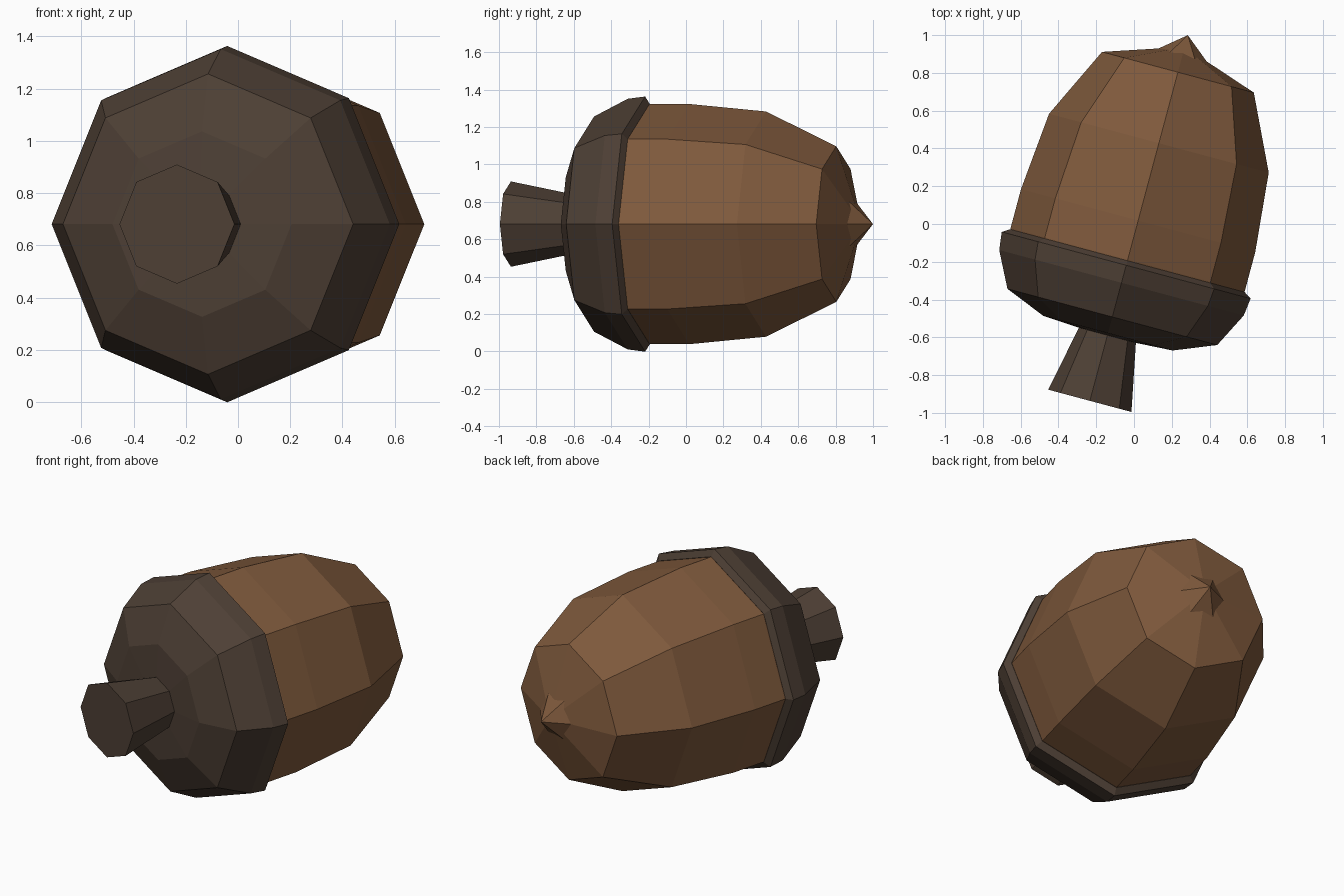
import bpy, bmesh
from math import cos, sin, pi, radians
from mathutils import Matrix

if "Cube" in bpy.data.objects:
    bpy.data.objects.remove(bpy.data.objects["Cube"])

# Acorn axis: lies level, pointing to the back, turned 15 degrees
PLACE = (Matrix.Translation((0.016, -0.004, 0.681))
         @ Matrix.Rotation(radians(-15), 4, 'Z')
         @ Matrix.Rotation(radians(-90), 4, 'X'))


def material(name, color):
    m = bpy.data.materials.new(name)
    m.diffuse_color = (*color, 1)
    m.use_nodes = True
    m.node_tree.nodes["Principled BSDF"].inputs["Base Color"].default_value = m.diffuse_color
    return m


def lathe(name, profile, sides, mat):
    """Faceted solid of revolution from (radius, position along axis) points."""
    bm = bmesh.new()
    rings = []
    for r, t in profile:
        if r == 0:
            rings.append([bm.verts.new((0, 0, t))] * sides)
        else:
            rings.append([bm.verts.new((r * cos(2 * pi * i / sides),
                                        r * sin(2 * pi * i / sides), t))
                          for i in range(sides)])
    for a, b in zip(rings, rings[1:]):
        for i in range(sides):
            j = (i + 1) % sides
            corners = dict.fromkeys((a[i], a[j], b[j], b[i]))
            bm.faces.new(list(corners))
    for ring in (rings[0], rings[-1]):
        if ring[0] is not ring[1]:
            bm.faces.new(ring)
    bm.transform(PLACE)
    bmesh.ops.recalc_face_normals(bm, faces=bm.faces)
    mesh = bpy.data.meshes.new(name)
    bm.to_mesh(mesh)
    bm.free()
    mesh.materials.append(mat)
    ob = bpy.data.objects.new(name, mesh)
    bpy.context.collection.objects.link(ob)
    return ob


brown = material("nut_brown", (0.21, 0.10, 0.045))
dark = material("cap_brown", (0.075, 0.05, 0.035))

# Nut body
lathe("nut", [(0.63, -0.3), (0.642, -0.19), (0.642, 0.023), (0.602, 0.447),
              (0.416, 0.836), (0, 0.975)], 8, brown)
# Small point at the end of the nut
lathe("nut_tip", [(0.145, 0.92), (0, 1.039)], 6, brown)
# Cap with bevelled rim
lathe("cap", [(0, -0.615), (0.355, -0.594), (0.575, -0.505), (0.67, -0.318),
              (0.682, -0.222), (0.643, -0.197), (0.6, -0.22)], 8, dark)
# Flared stem
lathe("stem", [(0.228, -0.965), (0.145, -0.55)], 8, dark)
